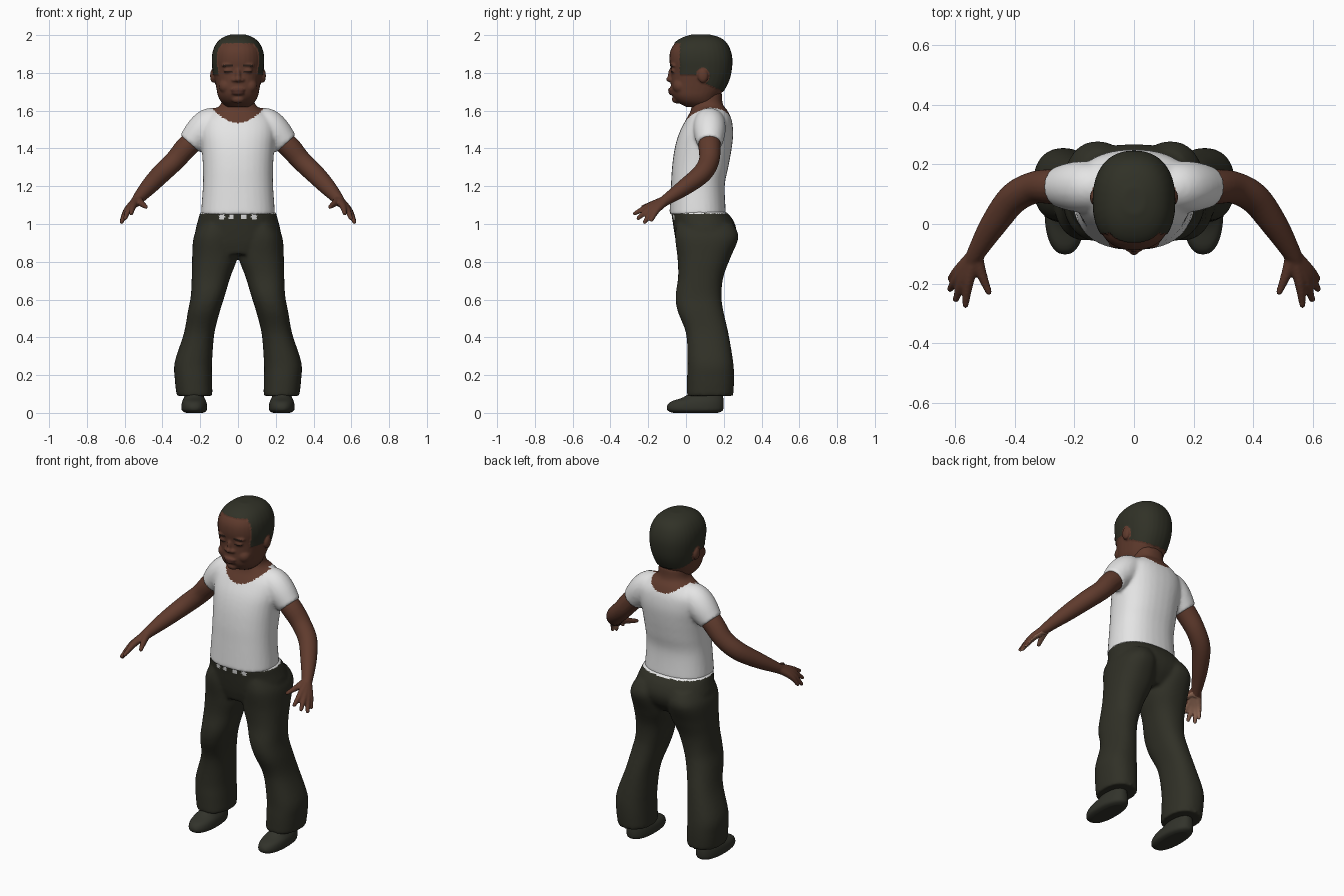
import bpy, bmesh
from math import cos, sin, pi, copysign
from mathutils import Vector, Matrix

old = bpy.data.objects.get("Cube")
if old:
    bpy.data.objects.remove(old)


def material(name, r, g, b):
    m = bpy.data.materials.new(name)
    m.use_nodes = True
    m.diffuse_color = (r, g, b, 1)
    bsdf = m.node_tree.nodes["Principled BSDF"]
    bsdf.inputs["Base Color"].default_value = (r, g, b, 1)
    bsdf.inputs["Roughness"].default_value = 0.8
    return m


skin = material("brown skin", 0.115, 0.043, 0.026)
palm = material("light palm", 0.34, 0.17, 0.11)
lips = material("lips", 0.09, 0.032, 0.022)
dark = material("dark brows", 0.025, 0.014, 0.01)
hair = material("dark hair", 0.03, 0.031, 0.02)
cloth = material("olive trousers", 0.03, 0.03, 0.02)
leather = material("dark shoes", 0.032, 0.033, 0.024)
white = material("white shirt", 0.78, 0.78, 0.78)


def spline(rows, steps=5):
    """Catmull-Rom resampling of a list of equal length tuples."""
    rows = [Vector(r) for r in rows]
    out = []
    for i in range(len(rows) - 1):
        a, b, c, d = (rows[max(i - 1, 0)], rows[i], rows[i + 1],
                      rows[min(i + 2, len(rows) - 1)])
        for k in range(steps):
            t = k / steps
            out.append(b + (c - a) * (t / 2) + (a - b * 2.5 + c * 2 - d / 2) * t * t
                       + (b * 1.5 - a / 2 - c * 1.5 + d / 2) * t ** 3)
    return out + [rows[-1]]


def skin_rings(bm, rings):
    """Bridge closed rings of points and cap both ends."""
    made = [[bm.verts.new(p) for p in ring] for ring in rings]
    faces = [bm.faces.new(made[0]), bm.faces.new(made[-1])]
    n = len(made[0])
    for a, b in zip(made, made[1:]):
        for i in range(n):
            faces.append(bm.faces.new((a[i], a[(i + 1) % n], b[(i + 1) % n], b[i])))
    bmesh.ops.recalc_face_normals(bm, faces=faces)


def loft(bm, rows, side=1, power=2.3):
    """Stack of rounded sections; each row is z, x0, x1, y0, y1."""
    rings = []
    for z, x0, x1, y0, y1 in spline(rows):
        ring = []
        for i in range(32):
            c, s = cos(i * pi / 16), sin(i * pi / 16)
            c = copysign(abs(c) ** (2 / power), c)
            s = copysign(abs(s) ** (2 / power), s)
            ring.append((side * ((x0 + x1) + (x1 - x0) * c) / 2,
                         ((y0 + y1) + (y1 - y0) * s) / 2, z))
        rings.append(ring)
    skin_rings(bm, rings)


def centred(rows):
    return [(z, -w, w, y0, y1) for z, w, y0, y1 in rows]


def tube(bm, rows, side=1):
    """Round limb; each row is x, y, z, radius."""
    pts = spline(rows)
    rings = []
    for i, p in enumerate(pts):
        d = (pts[min(i + 1, len(pts) - 1)] - pts[max(i - 1, 0)]).to_3d()
        u = d.cross(Vector((0, 0, 1))).normalized()
        v = u.cross(d).normalized()
        ring = [p.to_3d() + p[3] * (u * cos(a * pi / 10) + v * sin(a * pi / 10))
                for a in range(20)]
        rings.append([(side * q.x, q.y, q.z) for q in ring])
    skin_rings(bm, rings)


def blob(bm, at, size):
    bmesh.ops.create_uvsphere(bm, u_segments=20, v_segments=12, radius=1,
                              matrix=Matrix.Translation(at) @ Matrix.Diagonal((*size, 1)))


def finish(name, bm, voxel, smooth, mats, rule=None):
    """Fuse the pieces into one surface, then colour its faces by a rule."""
    mesh = bpy.data.meshes.new(name)
    bm.to_mesh(mesh)
    bm.free()
    ob = bpy.data.objects.new(name, mesh)
    bpy.context.collection.objects.link(ob)
    bpy.ops.object.select_all(action='DESELECT')
    ob.select_set(True)
    bpy.context.view_layer.objects.active = ob
    rm = ob.modifiers.new("fuse", 'REMESH')
    rm.mode, rm.voxel_size = 'VOXEL', voxel
    sm = ob.modifiers.new("soften", 'SMOOTH')
    sm.factor, sm.iterations = 0.5, smooth
    for mod in ("fuse", "soften"):
        bpy.ops.object.modifier_apply(modifier=mod)
    for m in mats:
        ob.data.materials.append(m)
    if rule:
        for f in ob.data.polygons:
            f.material_index = rule(f.center, f.normal)
    bpy.ops.object.shade_smooth_by_angle(angle=pi / 3)
    return ob


# Head with face, ears and cropped hair
bm = bmesh.new()
loft(bm, centred([(1.62, .06, .0, .14), (1.645, .088, -.045, .16), (1.675, .105, -.07, .175),
                  (1.71, .113, -.08, .2), (1.76, .122, -.08, .225), (1.81, .13, -.08, .238),
                  (1.87, .135, -.088, .242), (1.92, .128, -.082, .232), (1.96, .107, -.055, .21),
                  (1.985, .076, -.015, .175), (2.0, .035, .035, .12)]))
blob(bm, (0, -.08, 1.79), (.014, .016, .035))
blob(bm, (0, -.086, 1.766), (.018, .02, .015))
blob(bm, (0, -.078, 1.71), (.038, .018, .011))
blob(bm, (0, -.074, 1.693), (.034, .019, .011))
blob(bm, (0, -.05, 1.66), (.035, .025, .022))
for s in (-1, 1):
    blob(bm, (s * .02, -.078, 1.762), (.014, .015, .011))
    blob(bm, (s * .05, -.066, 1.812), (.027, .016, .014))
    blob(bm, (s * .052, -.062, 1.84), (.036, .022, .011))
    blob(bm, (s * .062, -.03, 1.73), (.04, .04, .04))
    blob(bm, (s * .132, .09, 1.785), (.016, .028, .038))


def head_rule(c, n):
    x, y, z = abs(c.x), c.y, c.z
    ear = x > .12 and ((y - .088) / .034) ** 2 + ((z - 1.785) / .042) ** 2 < 1
    lower = 1.79 if y < .06 else 1.765 - .45 * (y - .06)
    if not ear and (z > 1.955 or (y > -.03 and z > lower)):
        return 1
    if y < 0 and abs(x - .053) < .026 and abs(z - 1.838) < .005:
        return 2
    if y < 0 and abs(x - .051) < .022 and abs(z - 1.806) < .004:
        return 2
    if y < -.07 and x < .034 and abs(z - 1.701) < .015:
        return 3
    return 0


head = finish("head", bm, .006, 4, [skin, hair, dark, lips], head_rule)
hair_verts = {v for f in head.data.polygons if f.material_index == 1 for v in f.vertices}
push = {v: head.data.vertices[v].normal * .004 for v in hair_verts}
for v, offset in push.items():
    head.data.vertices[v].co += offset

# Shirt with sleeves; the part above the scooped collar is the bare neck
bm = bmesh.new()
loft(bm, centred([(1.05, .197, -.088, .212), (1.2, .186, -.08, .205), (1.3, .186, -.074, .224),
                  (1.4, .192, -.06, .242), (1.48, .2, -.037, .25), (1.55, .19, -.002, .242),
                  (1.6, .135, .025, .22), (1.635, .09, .03, .195), (1.7, .082, .04, .19)]))
sleeve = [(.09, .125, 1.545, .07), (.15, .125, 1.53, .084), (.2, .125, 1.485, .084),
          (.255, .125, 1.425, .068)]
for s in (-1, 1):
    tube(bm, sleeve, s)


def collar_rule(c, n):
    dip = 1.535 if c.y < .12 else 1.565
    return 1 if abs(c.x) < .15 and c.z > dip + 4.2 * c.x ** 2 else 0


finish("shirt", bm, .009, 8, [white, skin], collar_rule)

# Arms and hands
arm = [(.17, .125, 1.5, .055), (.265, .125, 1.415, .059), (.335, .122, 1.335, .054),
       (.405, .085, 1.268, .052), (.47, .0, 1.2, .045), (.525, -.09, 1.138, .032),
       (.545, -.13, 1.11, .026)]
wrist = (.532, -.1, 1.13, .024)
fingers = [((.512, -.165, 1.11, .018), (.487, -.228, 1.09, .011)),
           ((.555, -.195, 1.095, .018), (.565, -.272, 1.055, .011)),
           ((.575, -.19, 1.082, .018), (.597, -.253, 1.03, .011)),
           ((.587, -.175, 1.073, .018), (.616, -.218, 1.01, .011)),
           ((.59, -.155, 1.072, .017), (.616, -.182, 1.02, .01))]
for s, label in ((1, "left_arm"), (-1, "right_arm")):
    bm = bmesh.new()
    tube(bm, arm, s)
    for knuckle, tip in fingers:
        tube(bm, [wrist, knuckle, tip], s)
        blob(bm, tip[:1] and (s * tip[0], tip[1], tip[2]), (tip[3],) * 3)
    finish(label, bm, .006, 4, [skin, palm],
           lambda c, n: int(c.z < 1.13 and c.y < -.11 and n.z < -.5))

# Trousers: hips and two flared legs, with loose shirt tails at the waist
bm = bmesh.new()
loft(bm, centred([(.84, .14, -.035, .2), (.9, .215, -.052, .25), (.96, .226, -.063, .268),
                  (1.02, .212, -.072, .25), (1.065, .2, -.08, .214)]))
leg = [(.09, .135, .325, .005, .25), (.18, .137, .335, .005, .255), (.27, .137, .335, .008, .25),
       (.42, .125, .287, .0, .225), (.54, .095, .265, -.045, .198), (.62, .07, .25, -.055, .188),
       (.72, .04, .245, -.042, .198), (.82, .005, .243, -.045, .235), (.93, .01, .235, -.058, .278),
       (1.0, .02, .2, -.05, .25)]
for s in (-1, 1):
    loft(bm, leg, s)


def waist_rule(c, n):
    tail = any(abs(c.x - t) < .014 for t in (-.085, -.035, .03, .085))
    return int(c.y < 0 and c.z > 1.025 and tail or c.z > 1.055)


finish("trousers", bm, .01, 6, [cloth, white], waist_rule)

# Shoes
shoe = [(.0, .185, .275, -.07, .17), (.012, .165, .297, -.098, .195), (.035, .163, .3, -.102, .2),
        (.06, .168, .296, -.08, .2), (.085, .18, .285, -.01, .197), (.13, .19, .275, .05, .19)]
for s, label in ((1, "left_shoe"), (-1, "right_shoe")):
    bm = bmesh.new()
    loft(bm, shoe, s)
    finish(label, bm, .007, 4, [leather])
